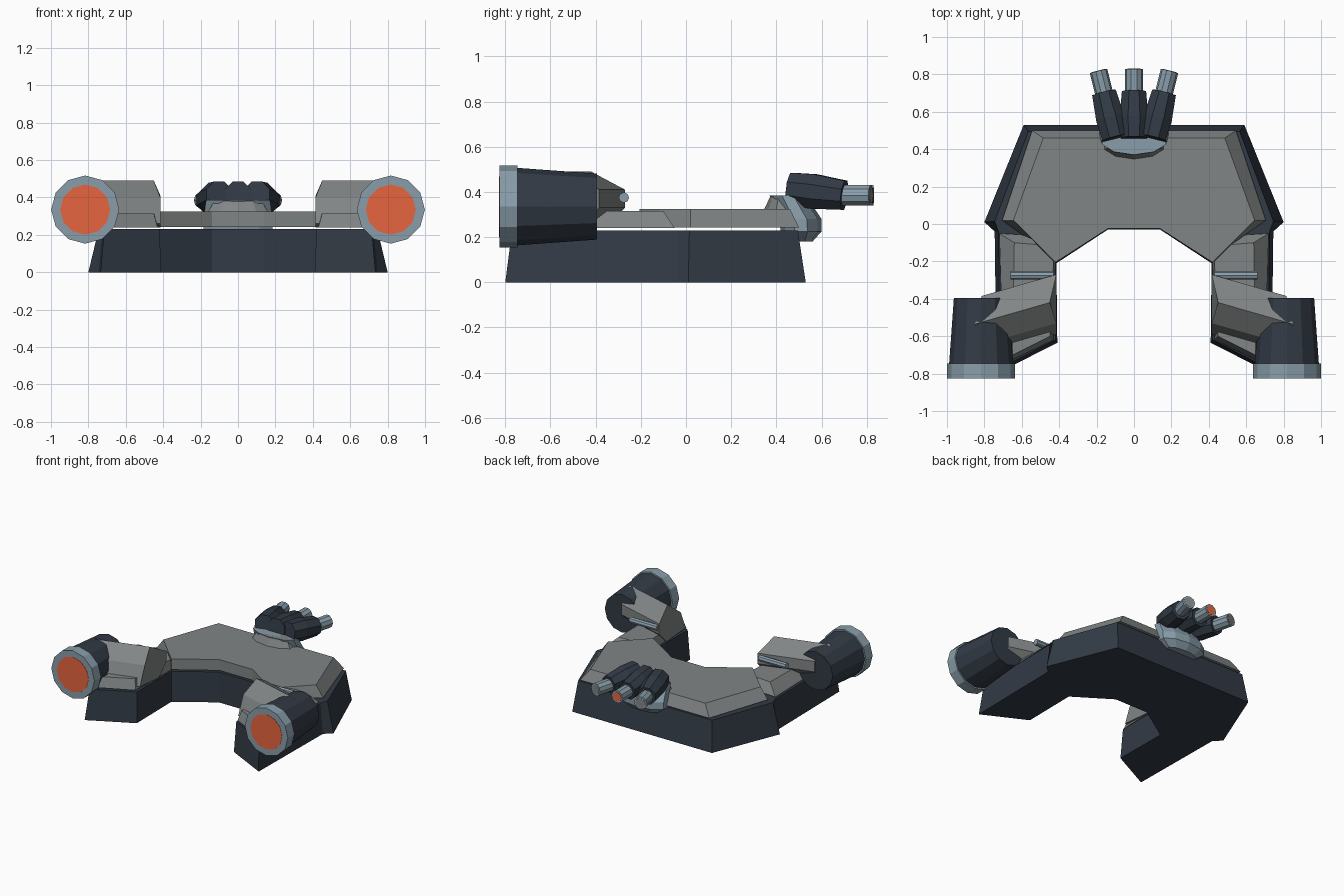
import bpy, bmesh, math
from mathutils import Vector, Matrix

if "Cube" in bpy.data.objects:
    bpy.data.objects.remove(bpy.data.objects["Cube"])


def material(name, rgb):
    m = bpy.data.materials.new(name)
    m.diffuse_color = (*rgb, 1)
    m.use_nodes = True
    m.node_tree.nodes["Principled BSDF"].inputs["Base Color"].default_value = m.diffuse_color
    return m


DARK = material("dark_armour", (0.032, 0.043, 0.06))
GREY = material("grey_plate", (0.22, 0.235, 0.235))
STEEL = material("blue_steel", (0.25, 0.34, 0.40))
GLOW = material("orange_glow", (0.80, 0.13, 0.05))


def make(name, rings, mat, mirror=False):
    """Loft matching rings of points into a closed, flat-shaded solid."""
    bm = bmesh.new()
    loops = [[bm.verts.new(p) for p in ring] for ring in rings]
    n = len(loops[0])
    for a, b in zip(loops, loops[1:]):
        for i in range(n):
            bm.faces.new((a[i], a[(i + 1) % n], b[(i + 1) % n], b[i]))
    bm.faces.new(loops[0][::-1])
    bm.faces.new(loops[-1])
    bmesh.ops.recalc_face_normals(bm, faces=bm.faces)
    me = bpy.data.meshes.new(name)
    bm.to_mesh(me)
    bm.free()
    me.materials.append(mat)
    ob = bpy.data.objects.new(name, me)
    bpy.context.collection.objects.link(ob)
    if mirror:
        ob.modifiers.new("mirror", 'MIRROR').use_mirror_merge = False
    return ob


def slab(name, bottom, top, z0, z1, mat, mirror=False):
    """Flat plate with sloping sides between two outlines."""
    return make(name, [[(x, y, z0) for x, y in bottom], [(x, y, z1) for x, y in top]], mat, mirror)


def both(half):
    """Complete a right-hand outline with its mirror image."""
    return half + [(-x, y) for x, y in reversed(half)]


def tube(name, origin, direction, sections, sides, mat, turn=0, mirror=False):
    """Lathe (distance, radius) sections along a direction."""
    rot = Vector(direction).to_track_quat('Z', 'Y').to_matrix()
    o = Vector(origin)
    angles = [2 * math.pi * (i + turn) / sides for i in range(sides)]
    rings = [[o + rot @ Vector((r * math.cos(a), r * math.sin(a), d)) for a in angles]
             for d, r in sections]
    return make(name, rings, mat, mirror)


# horseshoe hull
slab("hull",
     both([(0.59, 0.53), (0.80, 0.01), (0.745, -0.04), (0.735, -0.80), (0.41, -0.635), (0.415, -0.21), (0.14, -0.03)]),
     both([(0.565, 0.495), (0.745, 0.015), (0.725, -0.04), (0.715, -0.77), (0.42, -0.62), (0.42, -0.205), (0.14, -0.025)]),
     0, 0.23, DARK)

# raised deck and arm plates, floating just above the hull
slab("main_deck",
     both([(0.545, 0.50), (0.705, 0.02), (0.51, -0.12), (0.42, -0.205), (0.14, -0.025)]),
     both([(0.485, 0.46), (0.645, 0.02), (0.505, -0.12), (0.42, -0.205), (0.14, -0.025)]),
     0.242, 0.325, GREY)
slab("arm_plate",
     [(0.56, -0.06), (0.72, -0.05), (0.70, -0.75), (0.43, -0.62), (0.42, -0.20)],
     [(0.52, -0.11), (0.64, -0.10), (0.65, -0.70), (0.45, -0.60), (0.43, -0.20)],
     0.24, 0.315, GREY, True)

# angled shoulder blocks that carry the large pods
axis = Vector((0.40, -0.115, 0))
profile = [(-0.27, 0.33), (-0.27, 0.41), (-0.42, 0.49), (-0.53, 0.40), (-0.59, 0.26), (-0.36, 0.24)]
inner = [Vector((0.45 if z > 0.45 else 0.415, y, z)) for y, z in profile]
make("shoulder_block", [inner, [p + axis for p in inner]], GREY, True)
tube("shoulder_rod", (0.43, -0.275, 0.375), (1, 0, 0), [(0, 0.023), (0.23, 0.023)], 8, STEEL, 0, True)

# large forward pods
pod = (0.817, -0.825, 0.335)
fwd = (0, 1, 0)
tube("pod_body", pod, fwd, [(0.07, 0.172), (0.43, 0.146)], 12, DARK, 0, True)
tube("pod_ring", pod, fwd, [(0, 0.182), (0.08, 0.182)], 12, STEEL, 0, True)
tube("pod_lens", pod, fwd, [(-0.002, 0.134), (0.03, 0.134)], 12, GLOW, 0, True)

# rear turret base: stacked faceted ovals, then its skirt on the deck
def oval(rx, y0, y1, z, n=10):
    return [(rx * math.cos(2 * math.pi * (i + .5) / n),
             (y0 + y1) / 2 + (y1 - y0) / 2 * math.sin(2 * math.pi * (i + .5) / n), z) for i in range(n)]


make("turret_base", [oval(0.13, 0.46, 0.56, 0.18), oval(0.195, 0.42, 0.60, 0.225),
                     oval(0.195, 0.41, 0.60, 0.28), oval(0.18, 0.37, 0.53, 0.385)], STEEL)
make("turret_skirt", [oval(0.17, 0.345, 0.50, 0.32), oval(0.13, 0.375, 0.48, 0.385)], GREY)

# three splayed barrels with tapered sleeves
for name, x, slant in (("left", -0.10, -0.25), ("middle", 0, 0), ("right", 0.10, 0.25)):
    d = Vector((slant, 1, 0)).normalized()
    back = Vector((x, 0.46, 0.415))
    front = Vector((x, 0.46, 0.385)) + d * 0.25
    tube(name + "_sleeve", back, front - back, [(0, 0.076), (0.11, 0.083), (0.25, 0.070)], 8, DARK, 0.5)
    tube(name + "_barrel", front - d * 0.05, d, [(0, 0.048), (0.17, 0.048)], 10, STEEL)
    tube(name + "_muzzle", front + d * 0.10, d, [(0, 0.036), (0.022, 0.036)], 10,
         GLOW if name == "middle" else GREY)
